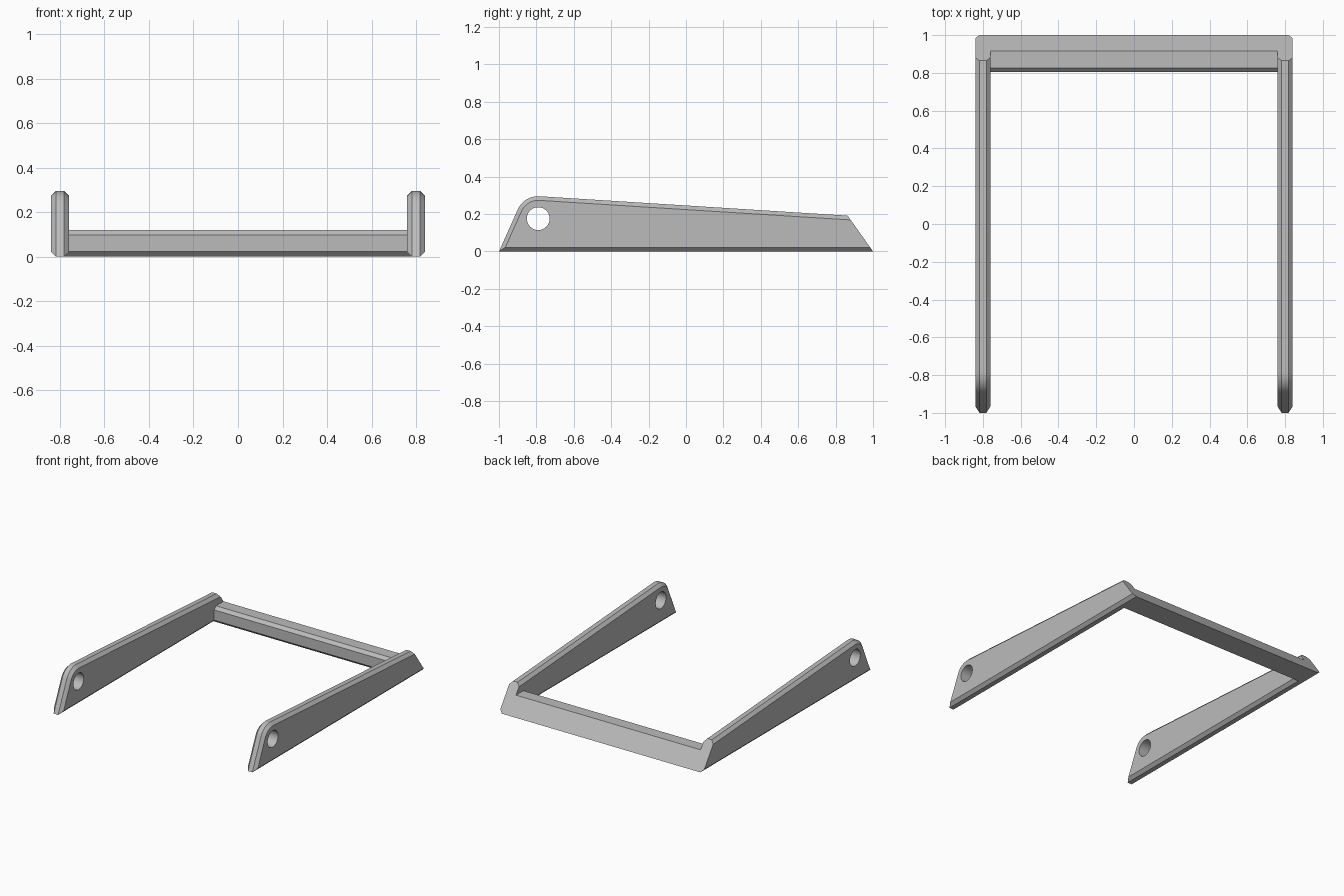
import bpy, bmesh, math

cube = bpy.data.objects.get("Cube")
if cube:
    bpy.data.objects.remove(cube)

# Overall sizes
ARM_X, HALF_W, CHAMFER = 0.80, 0.04, 0.022
EYE_Y, EYE_Z, NOSE_R, HOLE_R = -0.79, 0.175, 0.12, 0.061
FRONT_ANGLE, TOP_ANGLE = math.radians(155.9), math.radians(86.4)
BACK_SLOPE = 0.71      # change of y per unit of height on the rear cut
ARC_STEPS = 14

grey = bpy.data.materials.new("grey plastic")
grey.use_nodes = True
colour = (0.5, 0.5, 0.5, 1)
grey.diffuse_color = colour
grey.node_tree.nodes["Principled BSDF"].inputs["Base Color"].default_value = colour


def loft(name, sections):
    """Closed solid through matching (x, [(y, z), ...]) sections."""
    bm = bmesh.new()
    rings = [[bm.verts.new((x, y, z)) for y, z in pts] for x, pts in sections]
    n = len(rings[0])
    for a, b in zip(rings, rings[1:]):
        for i in range(n):
            j = (i + 1) % n
            bm.faces.new((a[i], a[j], b[j], b[i]))
    bm.faces.new(rings[0])
    bm.faces.new(rings[-1])
    bmesh.ops.recalc_face_normals(bm, faces=bm.faces)
    mesh = bpy.data.meshes.new(name)
    bm.to_mesh(mesh)
    bm.free()
    mesh.materials.append(grey)
    obj = bpy.data.objects.new(name, mesh)
    bpy.context.collection.objects.link(obj)
    return obj


def arm_profile(inset):
    """Side outline of an arm, inset everywhere except on the rear cut."""
    r = NOSE_R - inset
    arc = []
    for i in range(ARC_STEPS + 1):
        a = FRONT_ANGLE + (TOP_ANGLE - FRONT_ANGLE) * i / ARC_STEPS
        arc.append((EYE_Y + r * math.cos(a), EYE_Z + r * math.sin(a)))
    # Straight front edge down to the underside
    y, z = arc[0]
    toe = (y + (z - inset) * math.tan(FRONT_ANGLE - math.pi / 2 + math.pi / 2)
           ** -1 * 1.0, inset)
    toe = (y - (z - inset) * math.tan(math.pi - FRONT_ANGLE), inset)
    # Straight top edge back to the rear cut
    y, z = arc[-1]
    dy, dz = math.sin(TOP_ANGLE), -math.cos(TOP_ANGLE)
    t = (1 - BACK_SLOPE * z - y) / (dy + BACK_SLOPE * dz)
    top_back = (y + t * dy, z + t * dz)
    heel = (1 - BACK_SLOPE * inset, inset)
    return [toe] + arc + [top_back, heel]


def boolean(obj, other, operation):
    mod = obj.modifiers.new(operation.lower(), "BOOLEAN")
    mod.operation, mod.object, mod.solver = operation, other, "EXACT"
    bpy.context.view_layer.objects.active = obj
    bpy.ops.object.modifier_apply(modifier=mod.name)
    bpy.data.objects.remove(other)


# Rear crossbar, chamfered on its two front edges
BAR_TOP, BAR_FRONT = 0.12, 0.805
bar_profile = [(1, 0), (1 - BACK_SLOPE * BAR_TOP, BAR_TOP),
               (BAR_FRONT + CHAMFER, BAR_TOP), (BAR_FRONT, BAR_TOP - CHAMFER),
               (BAR_FRONT, CHAMFER), (BAR_FRONT + CHAMFER, 0)]
frame = loft("frame", [(-ARM_X, bar_profile), (ARM_X, bar_profile)])

# Side arms with a round pivot hole, joined to the bar
flat = HALF_W - CHAMFER
for name, side in (("left_arm", 1), ("right_arm", -1)):
    cx = side * ARM_X
    arm = loft(name, [(cx - HALF_W, arm_profile(CHAMFER)), (cx - flat, arm_profile(0)),
                      (cx + flat, arm_profile(0)), (cx + HALF_W, arm_profile(CHAMFER))])
    circle = [(EYE_Y + HOLE_R * math.cos(i * math.tau / 40),
               EYE_Z + HOLE_R * math.sin(i * math.tau / 40)) for i in range(40)]
    hole = loft("hole_cutter", [(cx - 0.1, circle), (cx + 0.1, circle)])
    boolean(arm, hole, "DIFFERENCE")
    boolean(frame, arm, "UNION")

bpy.ops.object.select_all(action="DESELECT")
frame.select_set(True)
bpy.context.view_layer.objects.active = frame
bpy.ops.object.shade_smooth_by_angle(angle=math.radians(20))
